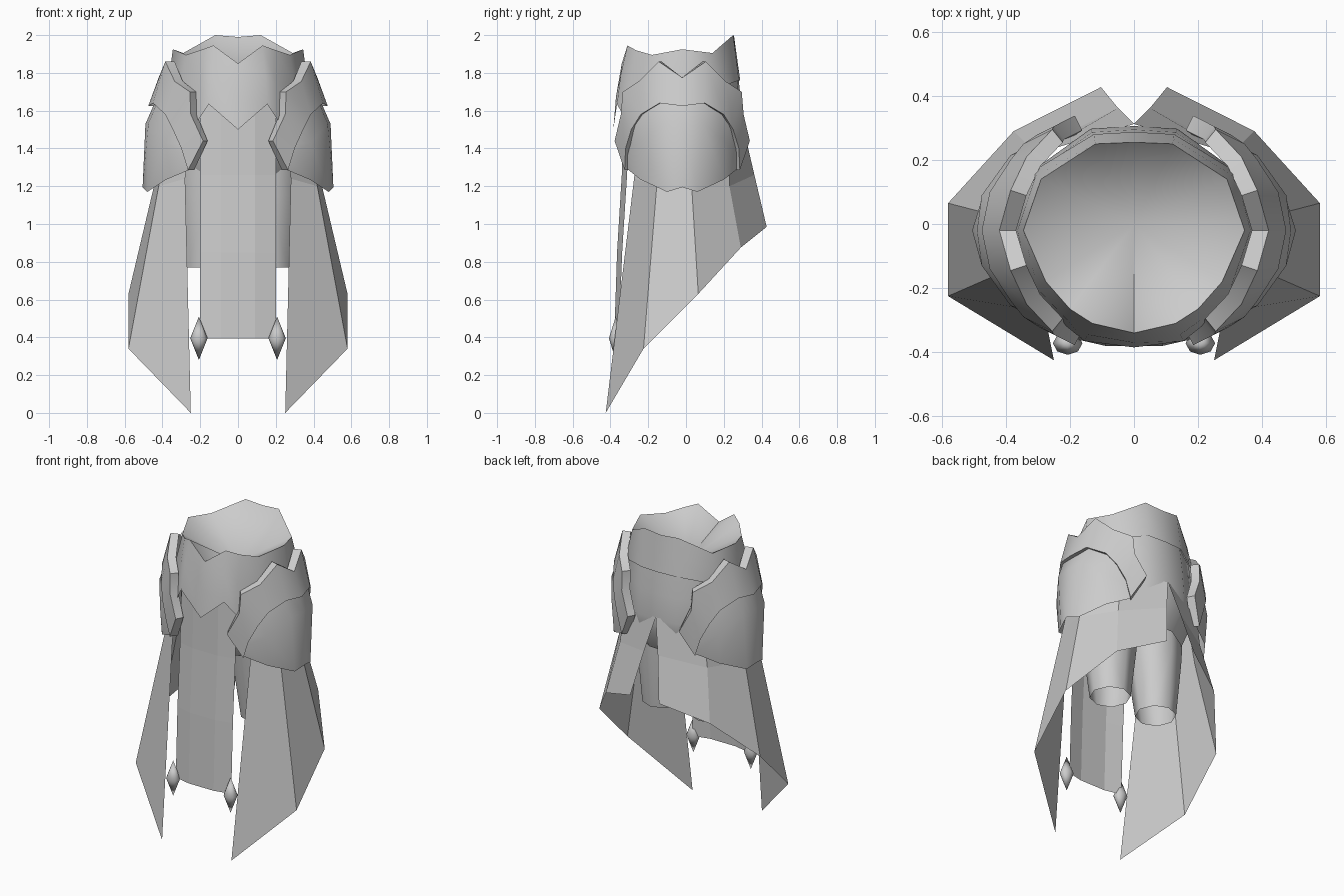
import bpy, bmesh, math
from mathutils import Vector

if "Cube" in bpy.data.objects:
    bpy.data.objects.remove(bpy.data.objects["Cube"])

grey = bpy.data.materials.new("plain_grey")
grey.diffuse_color = (0.6, 0.6, 0.6, 1)
grey.use_nodes = True
grey.node_tree.nodes["Principled BSDF"].inputs["Base Color"].default_value = grey.diffuse_color


def sheet(name, rows, closed=False, smooth=None, solid=False):
    """Skin a grid of points; rows run top to bottom, normals face outward."""
    bm = bmesh.new()
    vs = [[bm.verts.new(p) for p in r] for r in rows]
    n = len(rows[0])
    for a, b in zip(vs, vs[1:]):
        for i in range(n if closed else n - 1):
            j = (i + 1) % n
            bm.faces.new((a[i], b[i], b[j], a[j]))
    bmesh.ops.remove_doubles(bm, verts=bm.verts, dist=0.0005)
    if solid:
        bmesh.ops.holes_fill(bm, edges=bm.edges, sides=0)
    bmesh.ops.recalc_face_normals(bm, faces=bm.faces)
    # turn open sheets so that they face away from the vertical axis
    facing = sum(f.normal.dot(Vector((*f.calc_center_median().xy, 0))) for f in bm.faces)
    if facing < 0 and not solid:
        bmesh.ops.reverse_faces(bm, faces=bm.faces)
    me = bpy.data.meshes.new(name)
    bm.to_mesh(me)
    bm.free()
    ob = bpy.data.objects.new(name, me)
    bpy.context.collection.objects.link(ob)
    me.materials.append(grey)
    if smooth:
        bpy.ops.object.select_all(action='DESELECT')
        ob.select_set(True)
        bpy.context.view_layer.objects.active = ob
        bpy.ops.object.shade_smooth_by_angle(angle=math.radians(smooth))


def flip_x(pts):
    return [(-x, y, z) for x, y, z in pts]


def ring(half):
    """Close a half ring that starts and ends on x = 0."""
    return half + flip_x(half[1:-1])[::-1]


def fore_aft(pts):
    """Mirror front-to-side points about the middle of the hip."""
    return pts + [(x, -0.04 - y, z) for x, y, z in pts[:-1]][::-1]


def lerp(a, b, t):
    return [tuple(Vector(p).lerp(Vector(q), t)) for p, q in zip(a, b)]


def inward(pts, d):
    """Move points horizontally towards the body axis."""
    out = []
    for x, y, z in pts:
        k = 1 - d / math.hypot(x, y + .02)
        out.append((x * k, (y + .02) * k - .02, z))
    return out


# waist belt with peaked rim and pointed front, dished shut inside
top = [(0, -.34, 1.85), (.13, -.31, 1.945), (.20, -.265, 1.92), (.275, -.18, 1.895),
       (.345, -.02, 1.925), (.29, .14, 1.905), (.12, .25, 2.0), (0, .255, 1.99)]
low = [(0, -.385, 1.5), (.155, -.365, 1.635), (.21, -.32, 1.55), (.32, -.21, 1.6),
       (.375, -.02, 1.65), (.315, .165, 1.72), (.125, .28, 1.76), (0, .287, 1.76)]
mid = [(x * 1.01, y - .008 if y < -.1 else y, z) for x, y, z in lerp(top, low, .5)]
dish = [(0, 0, 1.72)] * 14
sheet("waist_belt", [dish, ring(top), ring(mid), ring(low)], True, smooth=60)

# pelvis, showing at the back between belt and skirt, narrowing to the legs
outline = [(0, -.325), (.13, -.30), (.265, -.18), (.335, -.02), (.295, .15), (.125, .27), (0, .278)]
rows = [ring([(x * sx, y * (sb if y > 0 else sf), z) for x, y in outline])
        for sx, sf, sb, z in ((1, 1, 1, 1.77), (1.05, 1, 1.06, 1.62), (1.08, 1, 1.1, 1.46),
                              (1.05, .95, 1.07, 1.36), (.9, .7, .8, 1.22))]
sheet("pelvis", rows, True, smooth=60)

# open-ended legs
for side, s in (("right", 1), ("left", -1)):
    rows = []
    for r, cx, cy, z in ((.175, .17, -.03, 1.4), (.165, .17, -.02, 1.15), (.122, .175, -.01, .77)):
        rows.append([(s * (cx + r * math.cos(a)), cy + r * math.sin(a), z)
                     for a in [math.tau * k / 8 for k in range(8)]])
    sheet(side + "_leg", rows, True, smooth=50)

# front cloth panel
rows = []
for z, yc, ye in ((1.64, -.335, -.295), (1.26, -.345, -.312), (.85, -.370, -.338), (.395, -.385, -.355)):
    rows.append([(-.2, ye, z), (-.09, yc + .005, z), (.09, yc + .005, z), (.2, ye, z)])
sheet("front_panel", rows)

# long side skirts, slit at the back
skirt = [
    [(.25, -.255, 1.45), (.365, -.15, 1.45), (.40, .02, 1.45), (.285, .225, 1.45), (0, .312, 1.475)],
    [(.28, -.275, 1.24), (.42, -.155, 1.2), (.445, .03, 1.2), (.315, .23, 1.2), (.05, .362, 1.26)],
    [(.25, -.425, .0), (.58, -.225, .34), (.58, .065, .63), (.375, .29, .875), (.103, .427, .985)]]
sheet("right_skirt", skirt)
sheet("left_skirt", [flip_x(r) for r in skirt])

# hip guards: thick upper plate and a rounded lower plate tucked under it
up_top = fore_aft([(.185, -.378, 1.44), (.25, -.345, 1.58), (.255, -.335, 1.70),
                   (.335, -.25, 1.755), (.385, -.145, 1.86), (.42, -.02, 1.775)])
up_low = fore_aft([(.265, -.325, 1.285), (.30, -.32, 1.40), (.345, -.29, 1.50),
                   (.385, -.24, 1.58), (.45, -.14, 1.64), (.475, -.02, 1.625)])
plate = [up_top, up_low, inward(up_low, .05), inward(up_top, .052), up_top]
lo_top = fore_aft([(.245, -.31, 1.42), (.325, -.275, 1.59), (.405, -.15, 1.70), (.42, -.02, 1.69)])
lo_mid = fore_aft([(.255, -.32, 1.35), (.385, -.255, 1.43), (.475, -.13, 1.53), (.49, -.02, 1.53)])
lo_low = fore_aft([(.25, -.31, 1.29), (.38, -.24, 1.235), (.48, -.10, 1.17), (.505, -.02, 1.195)])
for side, f in (("right", list), ("left", flip_x)):
    sheet(side + "_hip_plate", [f(r) for r in plate], smooth=50, solid=True)
    sheet(side + "_lower_hip_plate", [f(lo_top), f(lo_mid), f(lo_low)], smooth=50)

# pendant drops on the panel corners
for side, s in (("right", 1), ("left", -1)):
    rows = []
    for r, z in ((0, .51), (1, .395), (0, .28)):
        rows.append([(s * .207 + .046 * r * math.cos(a), -.372 + .036 * r * math.sin(a), z)
                     for a in [math.tau * k / 8 for k in range(8)]])
    sheet(side + "_pendant", rows, True, smooth=60, solid=True)
